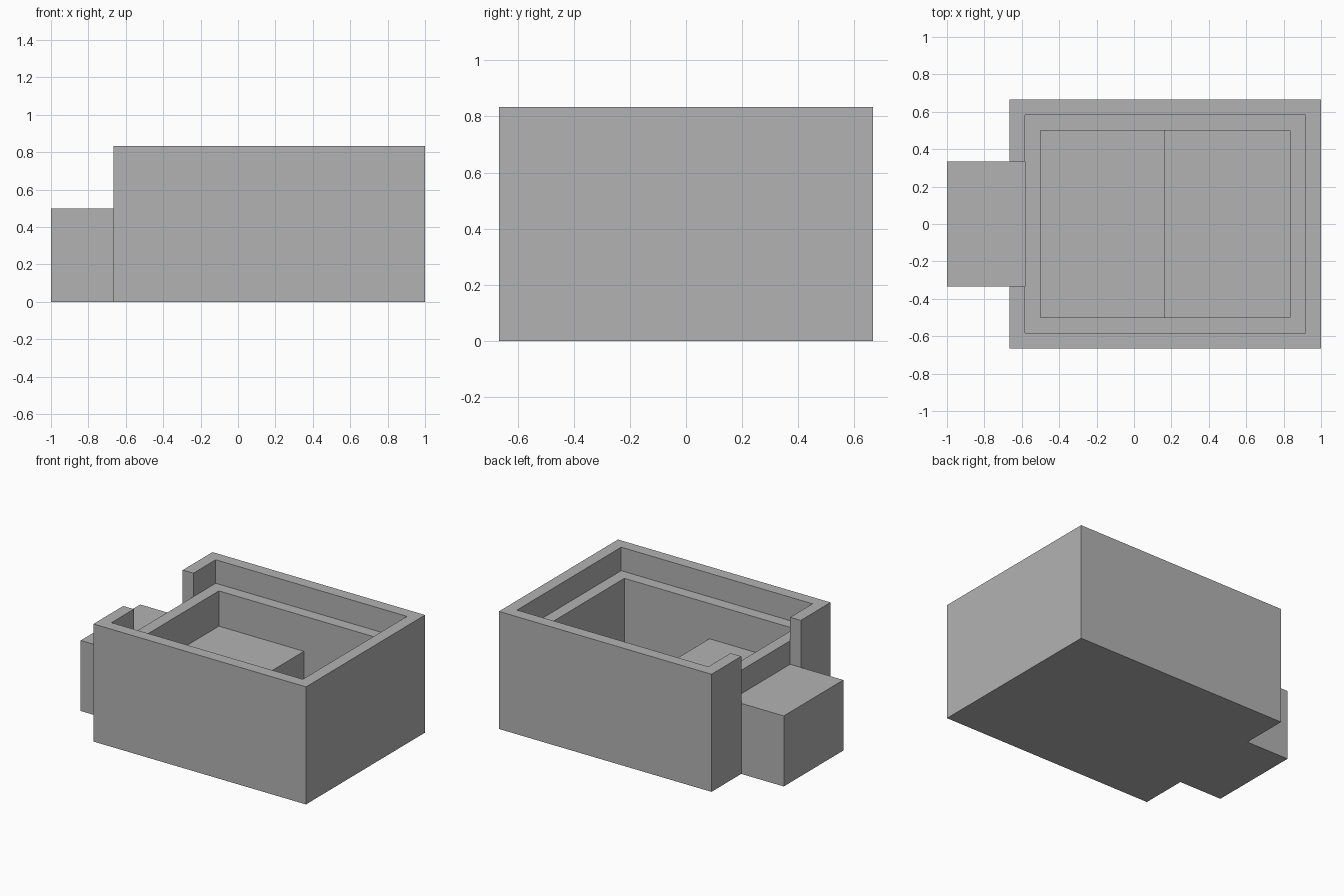
import bpy
import bmesh

default = bpy.data.objects.get("Cube")
if default:
    bpy.data.objects.remove(default, do_unlink=True)

U = 1 / 12  # wall thickness, used as the building unit

grey = bpy.data.materials.new("plain grey")
grey.use_nodes = True
colour = (0.45, 0.45, 0.45, 1)
grey.diffuse_color = colour
grey.node_tree.nodes["Principled BSDF"].inputs["Base Color"].default_value = colour


def prism(name, profile, y0, y1):
    """Extrude an x-z profile, in units, from y0 to y1."""
    bm = bmesh.new()
    face = bm.faces.new([bm.verts.new((x * U, y0 * U, z * U)) for x, z in profile])
    out = bmesh.ops.extrude_face_region(bm, geom=[face])
    verts = [v for v in out["geom"] if isinstance(v, bmesh.types.BMVert)]
    bmesh.ops.translate(bm, verts=verts, vec=(0, (y1 - y0) * U, 0))
    bmesh.ops.recalc_face_normals(bm, faces=bm.faces)
    mesh = bpy.data.meshes.new(name)
    bm.to_mesh(mesh)
    bm.free()
    mesh.materials.append(grey)
    obj = bpy.data.objects.new(name, mesh)
    bpy.context.collection.objects.link(obj)
    return obj


def box(name, x0, x1, half_depth, z0, z1):
    return prism(name, [(x0, z0), (x1, z0), (x1, z1), (x0, z1)], -half_depth, half_depth)


def combine(target, tool, operation):
    """Apply a boolean and discard the tool."""
    mod = target.modifiers.new(operation, "BOOLEAN")
    mod.operation = operation
    mod.solver = "EXACT"
    mod.object = tool
    graph = bpy.context.evaluated_depsgraph_get()
    mesh = bpy.data.meshes.new_from_object(target.evaluated_get(graph))
    target.modifiers.clear()
    target.data = mesh
    bpy.data.objects.remove(tool, do_unlink=True)


# Outer tub with the entry step joined to its side
tub = box("tub_with_step", -8, 12, 8, 0, 10)
combine(tub, box("entry_step", -12, -7.5, 4, 0, 6), "UNION")

# Recess that leaves a thin outer wall and a lower ledge
combine(tub, box("recess_cutter", -7, 11, 7, 8, 12), "DIFFERENCE")

# Basin with a shallow bench and a deep well
basin = [(-6, 5), (2, 5), (2, 1), (10, 1), (10, 9), (-6, 9)]
combine(tub, prism("basin_cutter", basin, -6, 6), "DIFFERENCE")

# Doorway through the outer wall above the step
combine(tub, box("doorway_cutter", -13, -7, 4, 6, 12), "DIFFERENCE")
